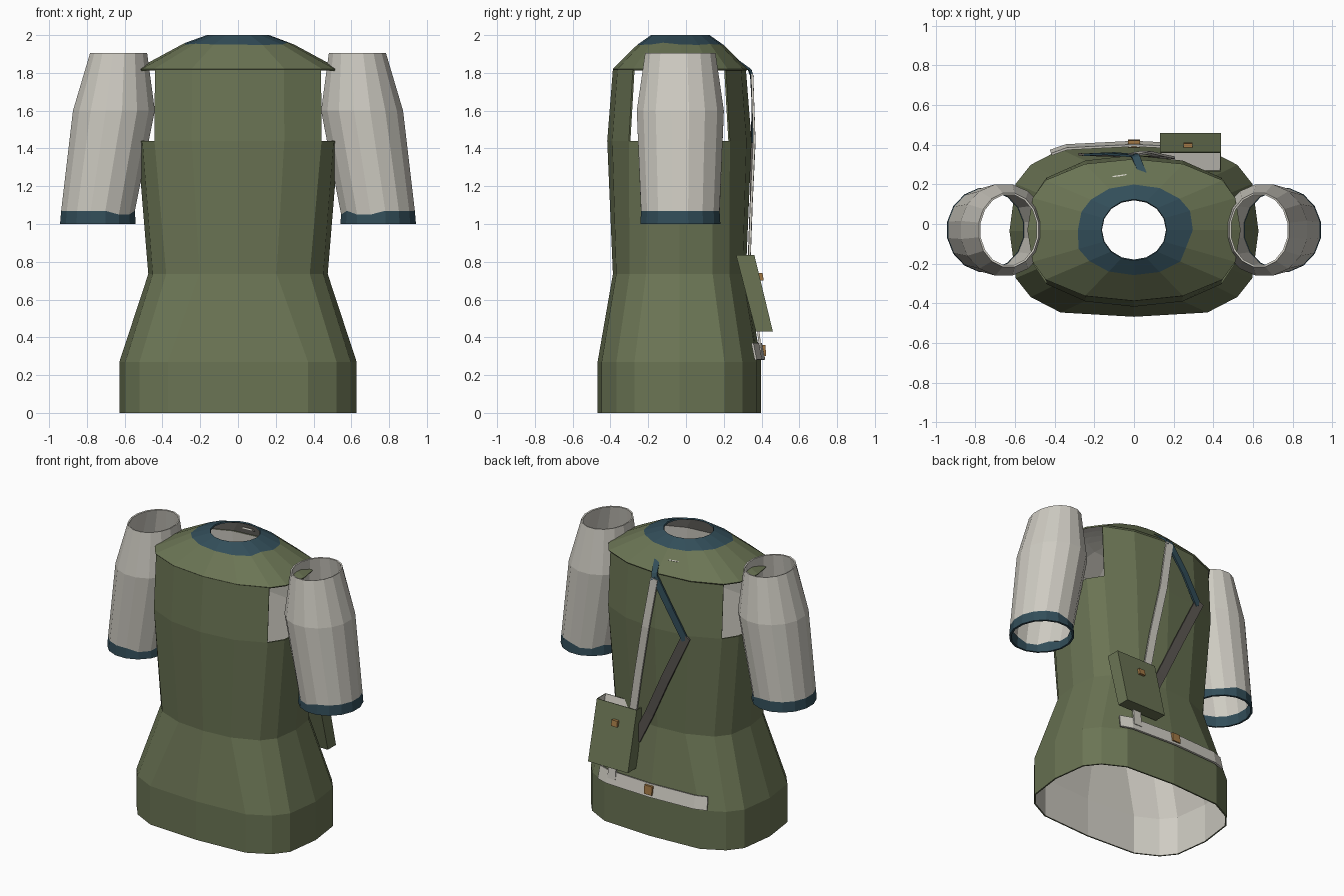
import bpy, math, random
from mathutils import Vector

if "Cube" in bpy.data.objects:
    bpy.data.objects.remove(bpy.data.objects["Cube"])

random.seed(4)
CY = -0.035


def material(name, col):
    m = bpy.data.materials.new(name)
    m.diffuse_color = (*col, 1)
    m.use_nodes = True
    m.node_tree.nodes["Principled BSDF"].inputs["Base Color"].default_value = m.diffuse_color
    return m


GREEN = material("olive_cloth", (0.145, 0.175, 0.088))
WHITE = material("pale_lining", (0.62, 0.60, 0.54))
TEAL = material("teal_trim", (0.032, 0.075, 0.10))
TAUPE = material("dark_strap", (0.10, 0.09, 0.08))
GOLD = material("brass", (0.36, 0.19, 0.06))


def make(name, verts, faces, mats, thick=0, offset=-1):
    me = bpy.data.meshes.new(name)
    me.from_pydata([tuple(v) for v in verts], [], faces)
    ob = bpy.data.objects.new(name, me)
    bpy.context.collection.objects.link(ob)
    for m in mats:
        me.materials.append(m)
    if thick:
        s = ob.modifiers.new("thickness", 'SOLIDIFY')
        s.thickness, s.offset = thick, offset
        s.material_offset = len(mats) - 1   # second material lines the inside
    return ob


def loft(name, rings, mats, thick=0.01, skip=()):
    """Skin closed rings from bottom to top; skip holds (row, column) gaps."""
    n = len(rings[0])
    verts = [p for r in rings for p in r]
    faces = [(r * n + k, r * n + (k + 1) % n, (r + 1) * n + (k + 1) % n, (r + 1) * n + k)
             for r in range(len(rings) - 1) for k in range(n) if (r, k) not in skip]
    return make(name, verts, faces, mats, thick)


def body_ring(z, rx, ry, quarter, cy=CY):
    """16-point ring mirrored from three shape points of a quarter."""
    q = [(1, 0)] + quarter
    pts = q + [(0, 1)] + [(-x, y) for x, y in reversed(q)]
    pts += [(x, -y) for x, y in reversed(pts[1:-1])]
    return [Vector((x * rx, cy + y * ry, z)) for x, y in pts]


# Coat body: hem, waist, chest, with open armholes in the top row
HEM = [(.95, .55), (.83, .77), (.59, .95)]
WAIST = [(.95, .5), (.80, .75), (.43, .95)]
CHEST = [(.95, .45), (.83, .70), (.46, .93)]
rings = [body_ring(0, .628, .433, HEM),
         body_ring(.27, .628, .433, HEM),
         body_ring(.735, .475, .352, WAIST),
         body_ring(1.44, .533, .382, CHEST),
         body_ring(1.82, .53, .352, CHEST)]
armholes = {(3, k) for k in (14, 15, 0, 1, 6, 7, 8, 9)}
loft("coat_body", rings, [GREEN, WHITE], 0.01, armholes)

# Shoulder yoke rising to the neck, with an uneven teal collar band
edge = body_ring(1.82, .538, .358, CHEST, -.03)
neck = [Vector((.165 * math.cos(a), -.03 + .155 * math.sin(a), 2.0))
        for a in (math.tau * i / 16 for i in range(16))]
crease = [e.lerp(n, .70) for e, n in zip(edge, neck)]
for c in crease:
    c.z += .015
# collar border wanders around the crease
border = [e.lerp(c, random.uniform(.90, 1.0)) for e, c in zip(edge, crease)]
loft("shoulder_yoke", [edge, border], [GREEN, WHITE])
loft("collar", [border, neck], [TEAL, WHITE])


# Sleeves and cuffs
def sleeve_ring(s, z, cx, rx, ry, wob=0.0):
    return [Vector((s * cx + rx * math.cos(a), -.03 + ry * math.sin(a),
                    z - (wob if -s * math.cos(a) > .1 and i % 3 else 0)))
            for i, a in enumerate(math.tau * (k + .5) / 16 for k in range(16))]


for side, s in (("left", -1), ("right", 1)):
    border = sleeve_ring(s, 1.07, .741, .199, .212, .02)
    loft(side + "_sleeve", [border,
                            sleeve_ring(s, 1.60, .657, .221, .235),
                            sleeve_ring(s, 1.905, .632, .154, .19)], [WHITE])
    loft(side + "_cuff", [sleeve_ring(s, 1.0, .742, .204, .216), border], [TEAL], 0.014)


# Flat straps along a path on the back
def ribbon(name, path, width, mat, out=(0, 1, 0.1)):
    path = [Vector(p) for p in path]
    out = Vector(out)
    verts = []
    for i, p in enumerate(path):
        t = path[min(i + 1, len(path) - 1)] - path[max(i - 1, 0)]
        w = t.cross(out).normalized() * width / 2
        verts += [p - w, p + w]
    faces = [(2 * i, 2 * i + 1, 2 * i + 3, 2 * i + 2) for i in range(len(path) - 1)]
    return make(name, verts, faces, [mat], 0.012, 0)


ribbon("shoulder_strap_top", [(.07, .19, 1.925), (.01, .335, 1.82), (0, .35, 1.78)],
       .04, TEAL, (0, .6, .8))
ribbon("shoulder_strap_upper", [(0, .345, 1.80), (-.12, .355, 1.62), (-.24, .35, 1.42)], .05, TEAL)
ribbon("shoulder_strap_lower", [(-.25, .35, 1.45), (-.08, .345, 1.10), (.05, .335, .82),
                                (.15, .335, .62)], .065, TAUPE)
ribbon("bag_strap", [(0, .35, 1.79), (.06, .362, 1.44), (.13, .345, 1.08), (.18, .335, .78)],
       .055, WHITE)
ribbon("shoulder_patch", [(-.105, .215, 1.902), (-.035, .225, 1.900)], .055, WHITE, (0, .45, .9))
ribbon("belt", [(-.42, .36, .325), (-.34, .388, .325), (0, .405, .325),
                (.34, .388, .325), (.42, .36, .325)], .09, WHITE, (0, 1, .2))
ribbon("belt_hanger", [(.30, .38, .46), (.30, .395, .32)], .06, WHITE)


# Boxes sheared in y between their bottom and top
def box(name, x0, x1, z0, z1, bottom, top, mats, open_top=False, thick=0):
    verts = [(x, y, z) for z, (ya, yb) in ((z0, bottom), (z1, top))
             for x, y in ((x0, ya), (x1, ya), (x1, yb), (x0, yb))]
    faces = [(3, 2, 1, 0), (0, 1, 5, 4), (1, 2, 6, 5), (2, 3, 7, 6), (3, 0, 4, 7)]
    if not open_top:
        faces.append((4, 5, 6, 7))
    return make(name, verts, faces, mats, thick)


box("bag", .13, .44, .43, .835, (.37, .46), (.265, .362), [GREEN, WHITE], True, 0.008)
box("bag_clasp", .25, .295, .70, .74, (.37, .412), (.365, .405), [GOLD])
box("belt_buckle", -.03, .03, .30, .36, (.39, .425), (.385, .42), [GOLD])
